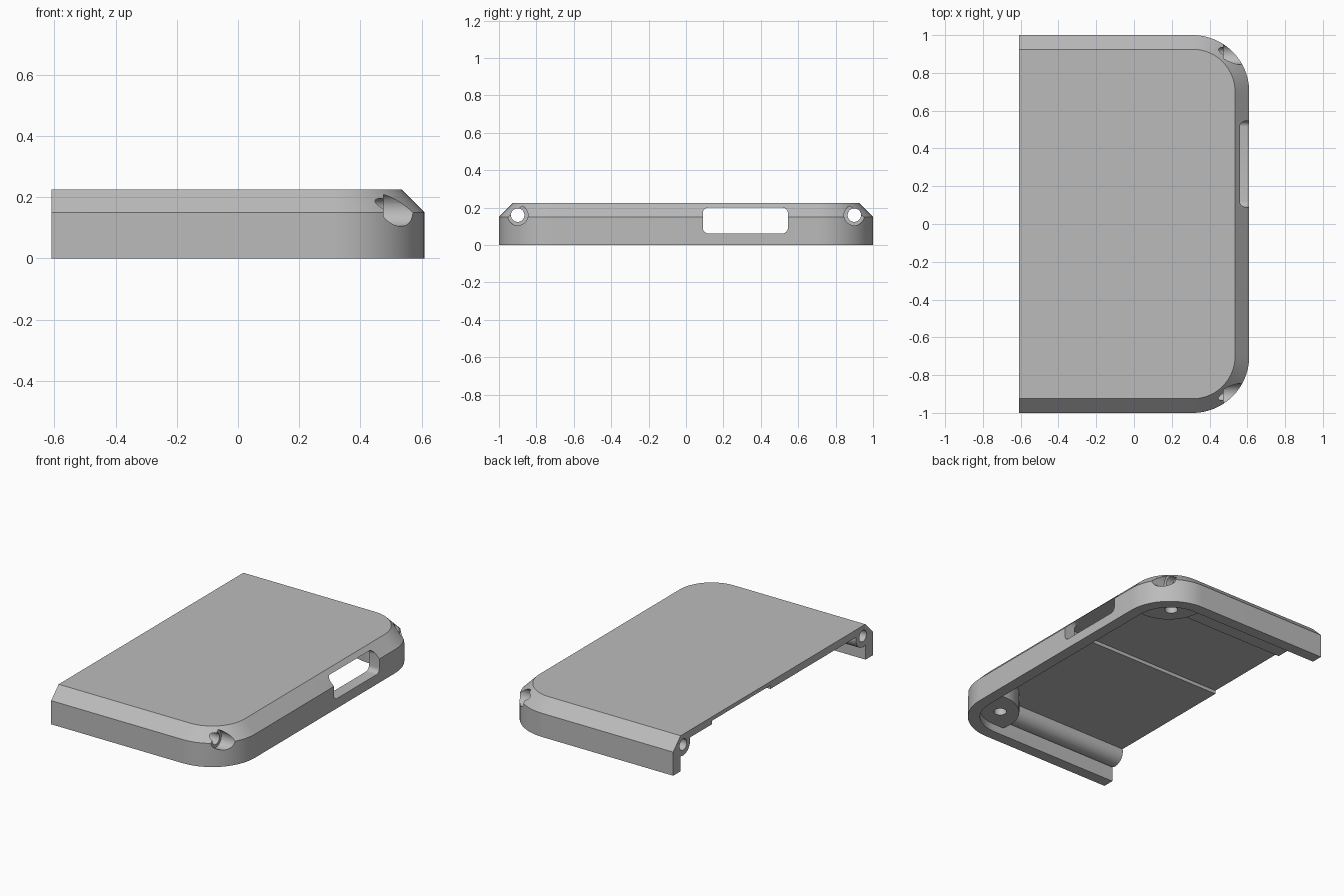
import bpy, bmesh, math
from mathutils import Matrix

cube = bpy.data.objects.get("Cube")
if cube:
    bpy.data.objects.remove(cube, do_unlink=True)

END_X, HALF_Y, HEIGHT = 0.61, 1.0, 0.225
CORNER, CHAMFER, WALL = 0.3, 0.075, 0.073
SIDES = (-1, 1)

grey = bpy.data.materials.new("plain grey")
grey.use_nodes = True
grey.diffuse_color = (0.5, 0.5, 0.5, 1)
grey.node_tree.nodes["Principled BSDF"].inputs["Base Color"].default_value = grey.diffuse_color


def make_object(name, bm):
    bmesh.ops.recalc_face_normals(bm, faces=bm.faces)
    mesh = bpy.data.meshes.new(name)
    bm.to_mesh(mesh)
    bm.free()
    mesh.materials.append(grey)
    obj = bpy.data.objects.new(name, mesh)
    bpy.context.collection.objects.link(obj)
    return obj


def loft(name, loops):
    """Closed solid through matching loops of points."""
    bm = bmesh.new()
    rings = [[bm.verts.new(p) for p in loop] for loop in loops]
    for low, high in zip(rings, rings[1:]):
        for i in range(len(low)):
            j = (i + 1) % len(low)
            bm.faces.new((low[i], low[j], high[j], high[i]))
    bm.faces.new(rings[0])
    bm.faces.new(rings[-1])
    return make_object(name, bm)


def arc(cx, cy, r, start, steps):
    angles = [start + math.pi / 2 * i / steps for i in range(steps + 1)]
    return [(cx + r * math.cos(a), cy + r * math.sin(a)) for a in angles]


def outline(inset, z, open_x=-END_X):
    """Plan outline, square at the open end and rounded at the closed end."""
    cx, cy, r = END_X - CORNER, HALF_Y - CORNER, CORNER - inset
    points = [(open_x, -HALF_Y + inset)]
    points += arc(cx, -cy, r, -math.pi / 2, 24) + arc(cx, cy, r, 0, 24)
    points.append((open_x, HALF_Y - inset))
    return [(x, y, z) for x, y in points]


def cylinder(name, radius, start, length, along_x=False, segments=48):
    bm = bmesh.new()
    bmesh.ops.create_cone(bm, cap_ends=True, segments=segments, radius1=radius,
                          radius2=radius, depth=length,
                          matrix=Matrix.Translation((0, 0, length / 2)))
    if along_x:
        bm.transform(Matrix.Rotation(math.pi / 2, 4, "Y"))
    bm.transform(Matrix.Translation(start))
    return make_object(name, bm)


def subtract(target, cutter):
    mod = target.modifiers.new("cut", "BOOLEAN")
    mod.operation = "DIFFERENCE"
    mod.solver = "EXACT"
    mod.object = cutter
    bpy.ops.object.select_all(action="DESELECT")
    bpy.context.view_layer.objects.active = target
    target.select_set(True)
    bpy.ops.object.modifier_apply(modifier=mod.name)
    bpy.data.objects.remove(cutter, do_unlink=True)


# Outer body with chamfered top edge
shell = loft("case_shell", [outline(0, 0), outline(0, HEIGHT - CHAMFER),
                            outline(CHAMFER, HEIGHT)])

# Inner cavity, leaving material for the screw tubes and corner bosses
cavity = loft("cavity_cutter", [outline(WALL, -0.1, -0.8), outline(WALL, 0.178, -0.8)])
for side in SIDES:
    subtract(cavity, cylinder("screw_tube", 0.07, (-0.9, side * 0.9, 0.16), 1.35, True))
    subtract(cavity, cylinder("corner_boss", 0.23, (0.46, side * 0.87, 0.05), 0.3, segments=64))
subtract(shell, cavity)

# Shallow recess in the ceiling
subtract(shell, loft("recess_cutter", [
    [(x, 0.025, z), (x, 0.61, z), (x, 0.61, 0.1), (x, 0.025, 0.1)]
    for x, z in ((-0.8, 0.2), (0.53, 0.2))]))

# Rounded port opening in the closed end
y0, y1, z0, z1, r = 0.09, 0.545, 0.062, 0.2, 0.03
port = []
for i, (cy, cz) in enumerate(((y1 - r, z1 - r), (y0 + r, z1 - r),
                              (y0 + r, z0 + r), (y1 - r, z0 + r))):
    port += arc(cy, cz, r, i * math.pi / 2, 6)
subtract(shell, loft("port_cutter", [[(x, y, z) for y, z in port] for x in (0.45, 0.8)]))

# Long screw holes, head pockets and blind boss holes
for side in SIDES:
    subtract(shell, cylinder("screw_hole", 0.036, (-0.9, side * 0.9, 0.16), 1.8, True))
    subtract(shell, cylinder("head_pocket", 0.055, (0.475, side * 0.9, 0.16), 0.4, True))
    subtract(shell, cylinder("boss_hole", 0.038, (0.375, side * 0.79, 0), 0.15))

bpy.ops.object.select_all(action="DESELECT")
shell.select_set(True)
bpy.context.view_layer.objects.active = shell
bpy.ops.object.shade_smooth_by_angle(angle=math.radians(25))
